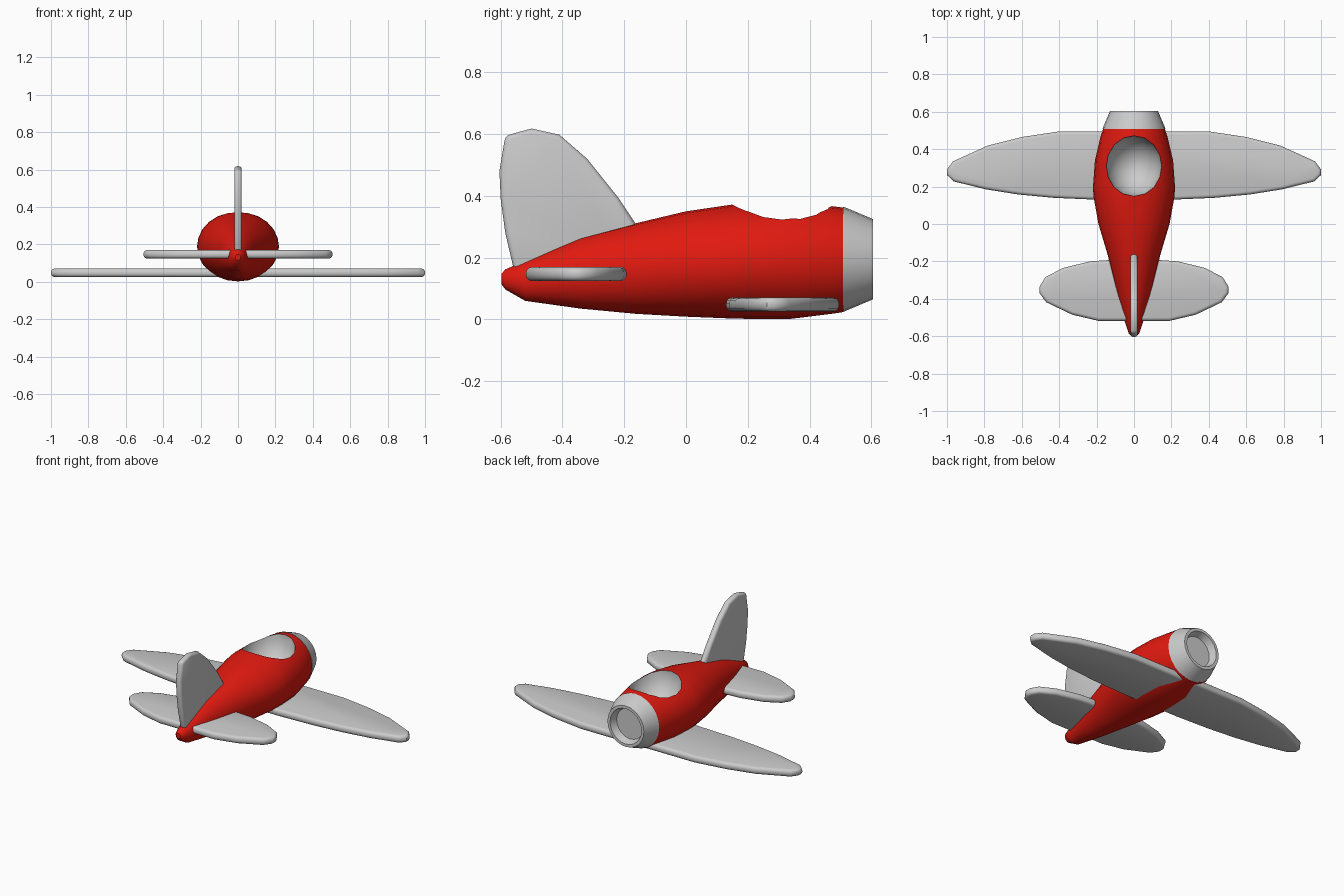
import bpy, bmesh, math
from math import pi, sin, cos
from mathutils import Matrix

if "Cube" in bpy.data.objects:
    bpy.data.objects.remove(bpy.data.objects["Cube"])


def material(name, color):
    m = bpy.data.materials.new(name)
    m.diffuse_color = color
    m.use_nodes = True
    m.node_tree.nodes["Principled BSDF"].inputs["Base Color"].default_value = m.diffuse_color
    return m


RED = material("red_paint", (0.75, 0.01, 0.005, 1))
GREY = material("grey", (0.8, 0.8, 0.8, 1))


def finish(name, bm):
    bmesh.ops.recalc_face_normals(bm, faces=bm.faces[:])
    me = bpy.data.meshes.new(name)
    bm.to_mesh(me)
    bm.free()
    ob = bpy.data.objects.new(name, me)
    bpy.context.collection.objects.link(ob)
    return ob


def activate(ob):
    bpy.ops.object.select_all(action='DESELECT')
    ob.select_set(True)
    bpy.context.view_layer.objects.active = ob


def smooth(ob, deg=35):
    activate(ob)
    bpy.ops.object.shade_smooth_by_angle(angle=math.radians(deg))


def loft(name, stations, n=24):
    """Elliptical rings along y: (y, half width, z bottom, z top)."""
    bm = bmesh.new()
    rings = []
    for y, rx, z0, z1 in stations:
        zc, rz = (z0 + z1) / 2, (z1 - z0) / 2
        rings.append([bm.verts.new((rx * cos(2 * pi * i / n), y, zc + rz * sin(2 * pi * i / n)))
                      for i in range(n)])
    for a, b in zip(rings, rings[1:]):
        for i in range(n):
            j = (i + 1) % n
            bm.faces.new((a[i], a[j], b[j], b[i]))
    bm.faces.new(rings[0])
    bm.faces.new(rings[-1])
    return finish(name, bm)


def slab(name, outline, thickness, to_world):
    """Flat plate with a rounded rim."""
    bm = bmesh.new()
    lo = [bm.verts.new(to_world(u, v, -thickness / 2)) for u, v in outline]
    hi = [bm.verts.new(to_world(u, v, thickness / 2)) for u, v in outline]
    bm.faces.new(lo)
    bm.faces.new(hi)
    for i in range(len(lo)):
        j = (i + 1) % len(lo)
        bm.faces.new((lo[i], lo[j], hi[j], hi[i]))
    ob = finish(name, bm)
    bev = ob.modifiers.new("rim", 'BEVEL')
    bev.width = thickness * 0.4
    bev.segments = 3
    bev.limit_method = 'ANGLE'
    bev.angle_limit = math.radians(65)
    activate(ob)
    bpy.ops.object.modifier_apply(modifier="rim")
    smooth(ob, 40)
    return ob


def mirrored(half):
    return half + [(-x, y) for x, y in reversed(half)]


# Fuselage
fuselage = loft("fuselage", [
    (-0.598, 0.015, 0.115, 0.147), (-0.585, 0.028, 0.097, 0.162),
    (-0.52, 0.05, 0.06, 0.19), (-0.34, 0.098, 0.035, 0.265),
    (-0.16, 0.142, 0.018, 0.312), (0.0, 0.19, 0.009, 0.35),
    (0.15, 0.217, 0.003, 0.372), (0.2, 0.219, 0.002, 0.375),
    (0.34, 0.209, 0.002, 0.378), (0.47, 0.178, 0.018, 0.367),
    (0.51, 0.165, 0.024, 0.362)])
fuselage.data.materials.append(RED)
fuselage.data.materials.append(GREY)

# Cockpit hollow, cut by an ellipsoid with grey faces
bm = bmesh.new()
bmesh.ops.create_uvsphere(bm, u_segments=16, v_segments=12, radius=1)
bm.transform(Matrix.Translation((0, 0.31, 0.36)) @ Matrix.Diagonal((0.152, 0.162, 0.18, 1)))
for f in bm.faces:
    f.material_index = 1
cutter = finish("cockpit_cutter", bm)
cutter.hide_render = True
cutter.data.materials.append(RED)
cutter.data.materials.append(GREY)
mod = fuselage.modifiers.new("cockpit", 'BOOLEAN')
mod.operation = 'DIFFERENCE'
mod.solver = 'EXACT'
mod.object = cutter
activate(fuselage)
bpy.ops.object.modifier_apply(modifier="cockpit")
bpy.data.objects.remove(cutter)
smooth(fuselage)

# Nose cowl with recessed front
cowl = loft("nose_cowl", [
    (0.508, 0.168, 0.024, 0.365), (0.52, 0.164, 0.029, 0.361),
    (0.605, 0.128, 0.065, 0.325), (0.605, 0.11, 0.083, 0.307),
    (0.56, 0.095, 0.098, 0.292)])
smooth(cowl, 30)

# Main wing and tailplane
slab("main_wing", mirrored([
    (0.2, 0.13), (0.43, 0.14), (0.62, 0.158), (0.79, 0.185), (0.965, 0.228),
    (1.0, 0.262), (1.0, 0.292), (0.968, 0.335), (0.78, 0.42), (0.6, 0.465),
    (0.4, 0.495)]), 0.045, lambda u, v, t: (u, v, 0.048 + t))
slab("tailplane", mirrored([
    (0.19, -0.518), (0.33, -0.485), (0.47, -0.418), (0.505, -0.37),
    (0.505, -0.335), (0.475, -0.285), (0.38, -0.235), (0.235, -0.2),
    (0.14, -0.193)]), 0.045, lambda u, v, t: (u, v, 0.147 + t))

# Upright tail fin
slab("tail_fin", [
    (-0.55, 0.13), (-0.585, 0.28), (-0.6, 0.39), (-0.604, 0.48), (-0.585, 0.595),
    (-0.5, 0.618), (-0.41, 0.598), (-0.32, 0.52), (-0.22, 0.395), (-0.16, 0.305),
    (-0.2, 0.18)], 0.04, lambda u, v, t: (t, u, v))
